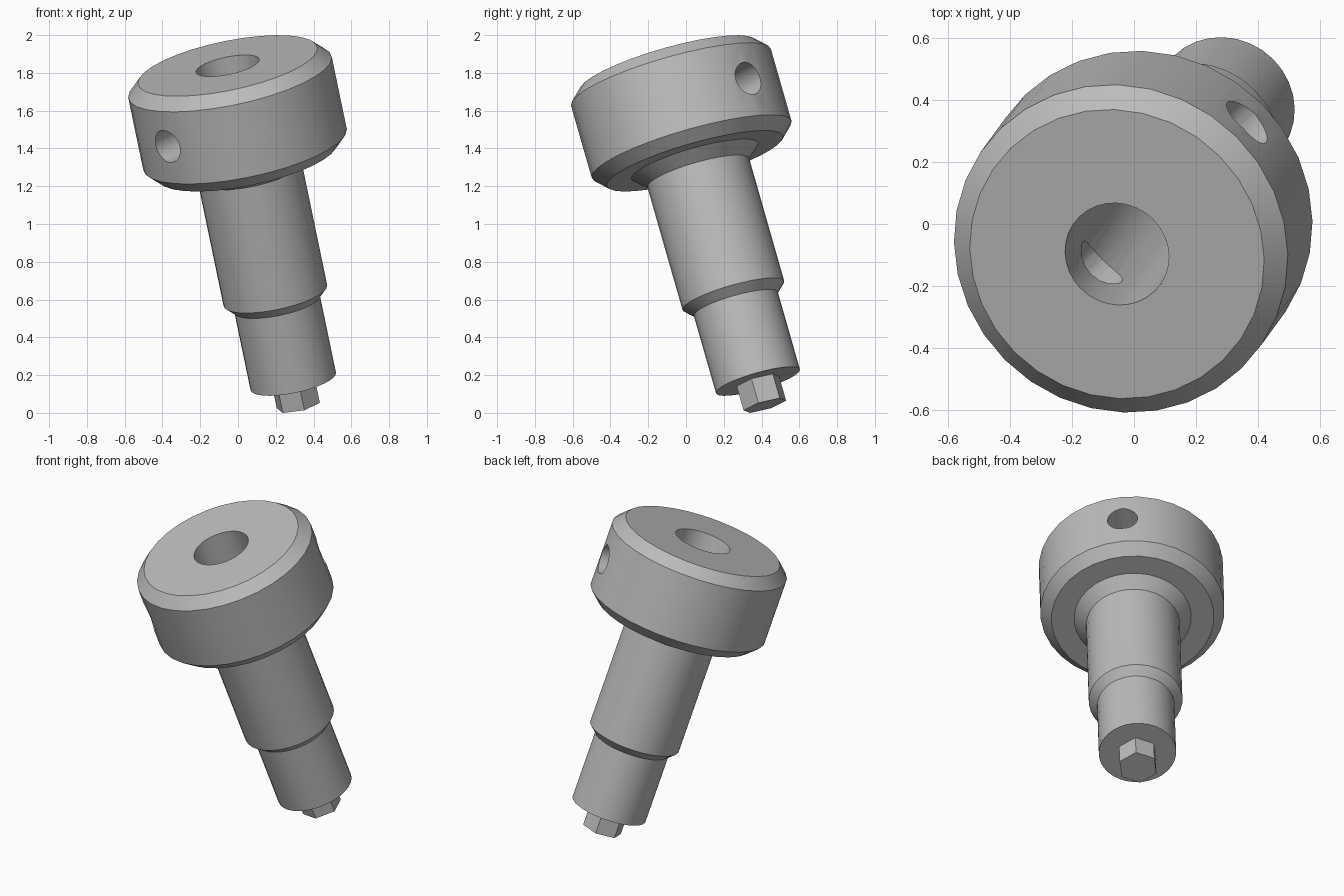
import bpy
import bmesh
import math
from mathutils import Matrix, Vector

cube = bpy.data.objects.get("Cube")
if cube:
    bpy.data.objects.remove(cube, do_unlink=True)

# Tilted frame: origin at the centre of the head's top face, local z along the shaft
top = Vector((-0.055, -0.097, 1.838))
axis = Vector((-0.208, -0.286, 1)).normalized()
side = Vector((1, 1, 0))
side = (side - side.dot(axis) * axis).normalized()
tilt = Matrix.Translation(top) @ Matrix((side, axis.cross(side), axis)).transposed().to_4x4()

steel = bpy.data.materials.new("grey steel")
steel.use_nodes = True
steel.diffuse_color = (0.5, 0.5, 0.5, 1)
steel.node_tree.nodes["Principled BSDF"].inputs["Base Color"].default_value = (0.5, 0.5, 0.5, 1)


def turned(name, profile, sides, matrix):
    """Turn (radius, depth) points around the local z axis and cap both ends."""
    bm = bmesh.new()
    rings = []
    for radius, depth in profile:
        angles = [2 * math.pi * i / sides for i in range(sides)]
        rings.append([bm.verts.new((radius * math.cos(a), radius * math.sin(a), -depth))
                      for a in angles])
    for upper, lower in zip(rings, rings[1:]):
        for i in range(sides):
            j = (i + 1) % sides
            bm.faces.new((upper[i], upper[j], lower[j], lower[i]))
    bm.faces.new(rings[0])
    bm.faces.new(rings[-1])
    bmesh.ops.recalc_face_normals(bm, faces=bm.faces)
    bm.transform(matrix)
    mesh = bpy.data.meshes.new(name)
    bm.to_mesh(mesh)
    bm.free()
    mesh.materials.append(steel)
    obj = bpy.data.objects.new(name, mesh)
    bpy.context.collection.objects.link(obj)
    return obj


def activate(obj):
    bpy.ops.object.select_all(action='DESELECT')
    obj.select_set(True)
    bpy.context.view_layer.objects.active = obj


# Chamfered head with a blind bore, stepping down to two shaft diameters
body = turned("head_and_shaft", [
    (0.171, 1.1), (0.171, 0),          # bore
    (0.485, 0), (0.55, 0.065),         # top chamfer
    (0.55, 0.47), (0.485, 0.535),      # head wall and lower chamfer
    (0.35, 0.535), (0.28, 0.60),       # neck
    (0.28, 1.29), (0.231, 1.338),      # upper shaft
    (0.231, 1.772),                    # lower shaft
], 32, tilt)

# Cross hole drilled right through the head
drill = turned("cross_hole_cutter", [(0.09, -0.8), (0.09, 0.8)], 32,
               tilt @ Matrix.Translation((0, 0, -0.262)) @ Matrix.Rotation(math.pi / 2, 4, 'Y'))
drill.hide_render = True
cut = body.modifiers.new("cross_hole", 'BOOLEAN')
cut.operation = 'DIFFERENCE'
cut.solver = 'EXACT'
cut.object = drill
activate(body)
bpy.ops.object.modifier_apply(modifier=cut.name)
bpy.data.objects.remove(drill, do_unlink=True)
activate(body)
bpy.ops.object.shade_smooth_by_angle(angle=math.radians(30))

# Hexagonal drive tip
turned("hex_tip", [(0.12, 1.765), (0.12, 1.908)], 6, tilt)
